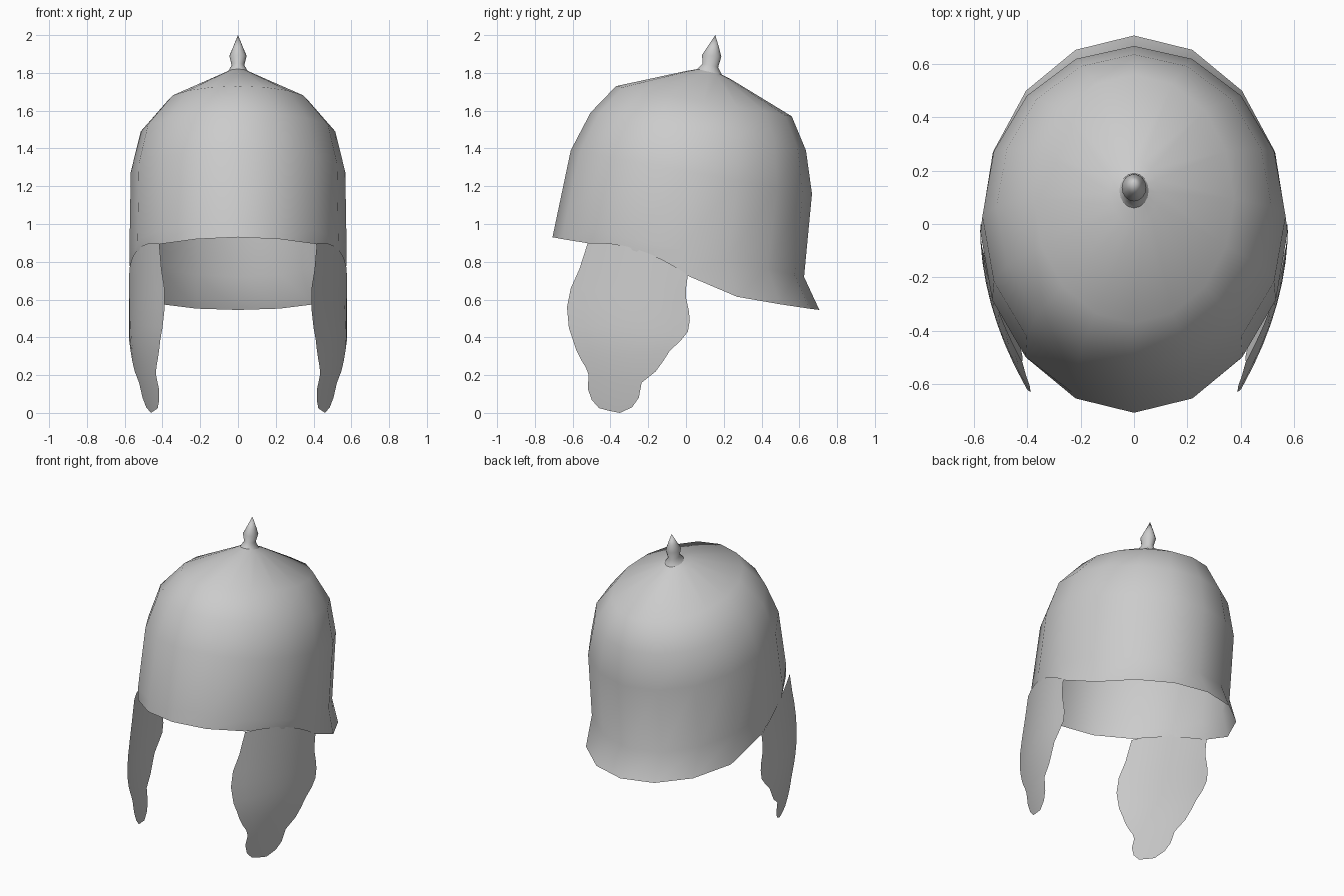
import bpy, math

if "Cube" in bpy.data.objects:
    bpy.data.objects.remove(bpy.data.objects["Cube"])

SEG = 16


def make_object(name, verts, faces):
    mesh = bpy.data.meshes.new(name)
    mesh.from_pydata(verts, [], faces)
    mesh.polygons.foreach_set("use_smooth", [True] * len(mesh.polygons))
    mesh.update()
    obj = bpy.data.objects.new(name, mesh)
    bpy.context.collection.objects.link(obj)
    return obj


def ring(y_front, z_front, y_back, z_back, rx):
    """Tilted oval, starting at the front and running round by +x."""
    pts = []
    for i in range(SEG):
        a = 2 * math.pi * i / SEG
        t = (1 - math.cos(a)) / 2
        pts.append((rx * math.sin(a),
                    y_front + (y_back - y_front) * t,
                    z_front + (z_back - z_front) * t))
    return pts


def loft(name, rings, tip=None):
    verts = [p for r in rings for p in r]
    faces = [(k * SEG + i, k * SEG + (i + 1) % SEG,
              (k + 1) * SEG + (i + 1) % SEG, (k + 1) * SEG + i)
             for k in range(len(rings) - 1) for i in range(SEG)]
    if tip:
        verts.append(tip)
        base = (len(rings) - 1) * SEG
        faces += [(base + i, base + (i + 1) % SEG, len(verts) - 1) for i in range(SEG)]
    return make_object(name, verts, faces)


# Helmet shell: rim dips toward the flared neck guard at the back
rim_z = [0.93, 0.92, 0.895, 0.857, 0.73, 0.615, 0.575, 0.552, 0.545]
rim = [(x, y, rim_z[min(i, SEG - i)])
       for i, (x, y, z) in enumerate(ring(-0.707, 0, 0.706, 0, 0.572))]
shell = [rim] + [ring(*r) for r in (
    (-0.69, 1.01, 0.625, 0.72, 0.575),
    (-0.61, 1.39, 0.667, 1.16, 0.568),
    (-0.505, 1.59, 0.635, 1.39, 0.515),
    (-0.37, 1.73, 0.56, 1.57, 0.375),
    (0.0, 1.81, 0.24, 1.765, 0.09),
    (0.06, 1.82, 0.19, 1.79, 0.055))]
loft("helmet_shell", shell)

# Finial spike, leaning slightly back
spike = [ring(*r) for r in (
    (0.06, 1.82, 0.19, 1.79, 0.055),
    (0.088, 1.85, 0.17, 1.83, 0.033),
    (0.085, 1.895, 0.187, 1.885, 0.046),
    (0.112, 1.935, 0.176, 1.93, 0.028))]
loft("finial_spike", spike, (0, 0.155, 2.0))

# Cheek guards: rows of front edge y, z and back edge y, z
rows = [(-0.52, 0.90, 0.01, 0.73), (-0.565, 0.76, 0.0, 0.66),
        (-0.61, 0.66, 0.0, 0.61), (-0.63, 0.56, 0.015, 0.54),
        (-0.62, 0.45, 0.02, 0.49), (-0.60, 0.39, 0.01, 0.43),
        (-0.58, 0.33, -0.03, 0.38), (-0.555, 0.28, -0.085, 0.33),
        (-0.53, 0.24, -0.12, 0.275), (-0.515, 0.20, -0.16, 0.22),
        (-0.52, 0.13, -0.235, 0.16), (-0.50, 0.07, -0.25, 0.08),
        (-0.46, 0.025, -0.285, 0.03), (-0.41, 0.012, -0.35, 0.0)]
COLS = 8


def cheek_x(y, z):
    """Curved plate that bends inward toward the face and the lower tip."""
    return (0.577 - 0.46 * y * y
            - 0.06 * (max(0, 0.4 - z) / 0.4) ** 1.5
            - 0.17 * max(0, z - 0.5) * abs(y))


for side, label in ((1, "left"), (-1, "right")):
    verts = []
    for k, (yf, zf, yb, zb) in enumerate(rows):
        for c in range(COLS + 1):
            t = c / COLS
            y = yf + (yb - yf) * t
            z = zf + (zb - zf) * t
            if k == 0:
                z += 0.2 * t * (1 - t)
            verts.append((side * cheek_x(y, z), y, z))
    w = COLS + 1
    faces = [(k * w + c, (k + 1) * w + c, (k + 1) * w + c + 1, k * w + c + 1)[::side]
             for k in range(len(rows) - 1) for c in range(COLS)]
    make_object("cheek_guard_" + label, verts, faces)
